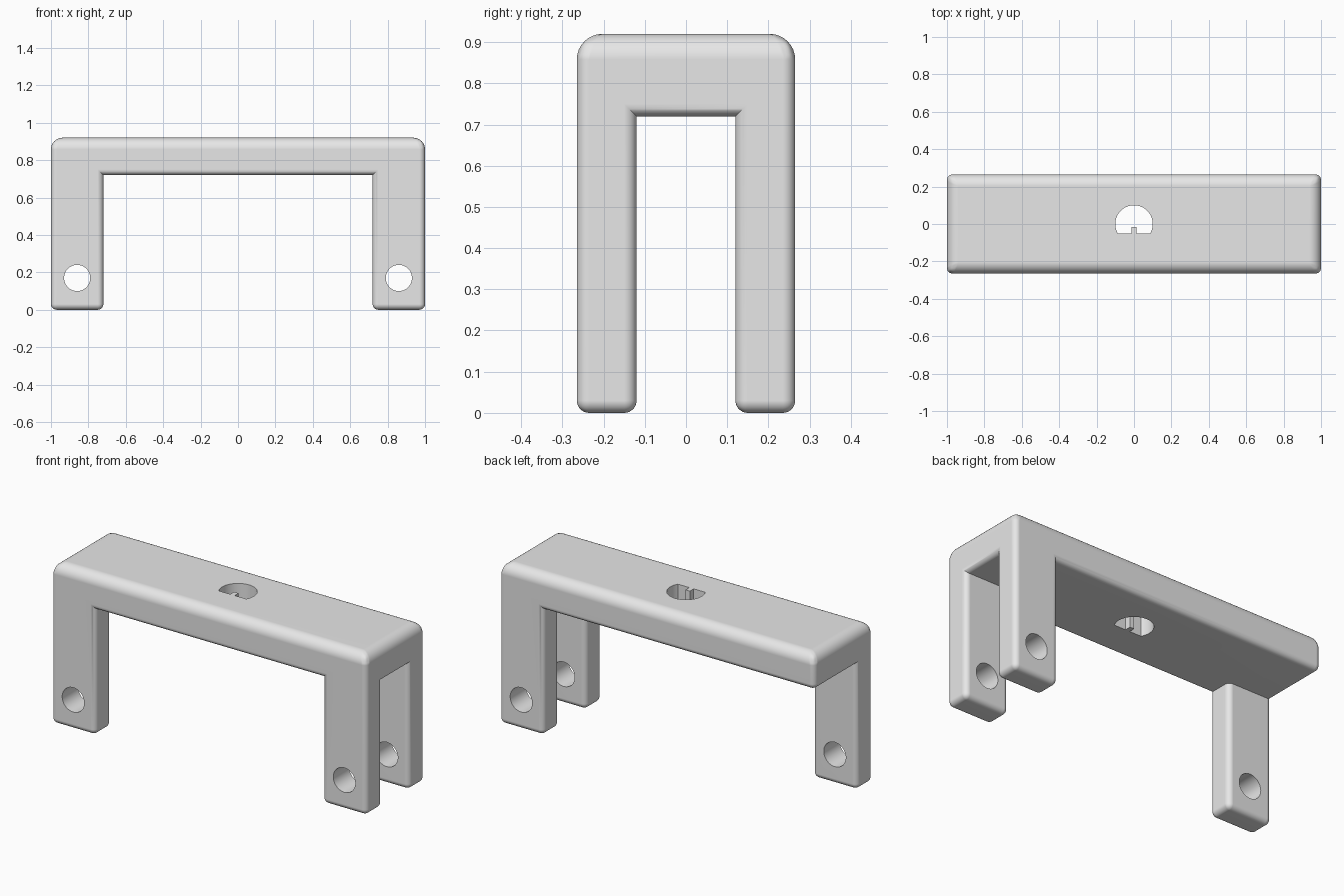
import bpy, bmesh, math
from mathutils import Vector

if "Cube" in bpy.data.objects:
    bpy.data.objects.remove(bpy.data.objects["Cube"])

XS = [-1.0, -0.72, 0.72, 1.0]
YS = [-0.265, -0.12, 0.12, 0.265]
ZS = [0.0, 0.72, 0.92]
ROUND, SMALL = 0.062, 0.03

grey = bpy.data.materials.new("light_grey")
grey.diffuse_color = (0.8, 0.8, 0.8, 1)
grey.use_nodes = True
grey.node_tree.nodes["Principled BSDF"].inputs["Base Color"].default_value = grey.diffuse_color


def to_object(name, bm):
    bmesh.ops.recalc_face_normals(bm, faces=bm.faces[:])
    mesh = bpy.data.meshes.new(name)
    bm.to_mesh(mesh)
    bm.free()
    obj = bpy.data.objects.new(name, mesh)
    bpy.context.collection.objects.link(obj)
    mesh.materials.append(grey)
    return obj


def prism(name, profile, axis_point, direction):
    """Closed profile (3D points) swept along a direction."""
    bm = bmesh.new()
    base = [bm.verts.new(Vector(p) + Vector(axis_point)) for p in profile]
    end = [bm.verts.new(v.co + Vector(direction)) for v in base]
    n = len(base)
    bm.faces.new(base)
    bm.faces.new(end[::-1])
    for i in range(n):
        bm.faces.new((base[i], base[(i + 1) % n], end[(i + 1) % n], end[i]))
    obj = to_object(name, bm)
    obj.hide_render = True
    return obj


# Bracket body: plate plus three corner legs (back left corner has none)
legs = {(0, 0), (2, 0), (2, 2)}


def filled(i, j, k):
    if not (0 <= i < 3 and 0 <= j < 3 and 0 <= k < 2):
        return False
    return k == 1 or (i, j) in legs


bm = bmesh.new()
for i in range(3):
    for j in range(3):
        for k in range(2):
            if not filled(i, j, k):
                continue
            for axis in range(3):
                for side in (0, 1):
                    nb = [i, j, k]
                    nb[axis] += 2 * side - 1
                    if filled(*nb):
                        continue
                    quad = []
                    for a, b in ((0, 0), (1, 0), (1, 1), (0, 1)):
                        idx = [i, j, k]
                        idx[axis] += side
                        idx[(axis + 1) % 3] += a
                        idx[(axis + 2) % 3] += b
                        quad.append(bm.verts.new((XS[idx[0]], YS[idx[1]], ZS[idx[2]])))
                    bm.faces.new(quad if side else quad[::-1])
bmesh.ops.remove_doubles(bm, verts=bm.verts[:], dist=1e-4)
bmesh.ops.recalc_face_normals(bm, faces=bm.faces[:])
bmesh.ops.dissolve_limit(bm, angle_limit=0.02, verts=bm.verts[:], edges=bm.edges[:])

# Large rounding on the top rim, small rounding on every other outer edge
weight = bm.edges.layers.float.new("bevel_weight_edge")
for e in bm.edges:
    if e.is_convex:
        top = all(v.co.z > 0.9 for v in e.verts)
        e[weight] = 1.0 if top else SMALL / ROUND
body = to_object("bracket", bm)

bevel = body.modifiers.new("rounding", "BEVEL")
bevel.limit_method = "WEIGHT"
bevel.width = ROUND
bevel.segments = 8

# Pin holes through the legs
cutters = []
for x in (-0.86, 0.86):
    ring = [(0.07 * math.cos(t), 0, 0.07 * math.sin(t))
            for t in (2 * math.pi * n / 64 for n in range(64))]
    cutters.append(prism("pin_hole_cutter", ring, (x, -0.5, 0.17), (0, 1, 0)))

# Flat-sided hole with a small key in the plate
a0 = -math.asin(0.5)
sweep = math.pi - 2 * a0
arc = [(0.1 * math.cos(a0 + sweep * n / 48), 0.1 * math.sin(a0 + sweep * n / 48), 0)
       for n in range(49)]
key = [(-0.014, -0.05, 0), (-0.014, -0.015, 0), (0.014, -0.015, 0), (0.014, -0.05, 0)]
cutters.append(prism("keyed_hole_cutter", arc + key, (0, 0, 0.5), (0, 0, 0.7)))

for c in cutters:
    m = body.modifiers.new("cut", "BOOLEAN")
    m.operation = "DIFFERENCE"
    m.solver = "EXACT"
    m.object = c

bpy.ops.object.select_all(action="DESELECT")
bpy.context.view_layer.objects.active = body
body.select_set(True)
for m in list(body.modifiers):
    bpy.ops.object.modifier_apply(modifier=m.name)
for c in cutters:
    bpy.data.objects.remove(c)

# Smooth roundings, flat main faces
bpy.ops.object.shade_smooth_by_angle(angle=math.radians(30))
wn = body.modifiers.new("flat_faces", "WEIGHTED_NORMAL")
wn.keep_sharp = True
